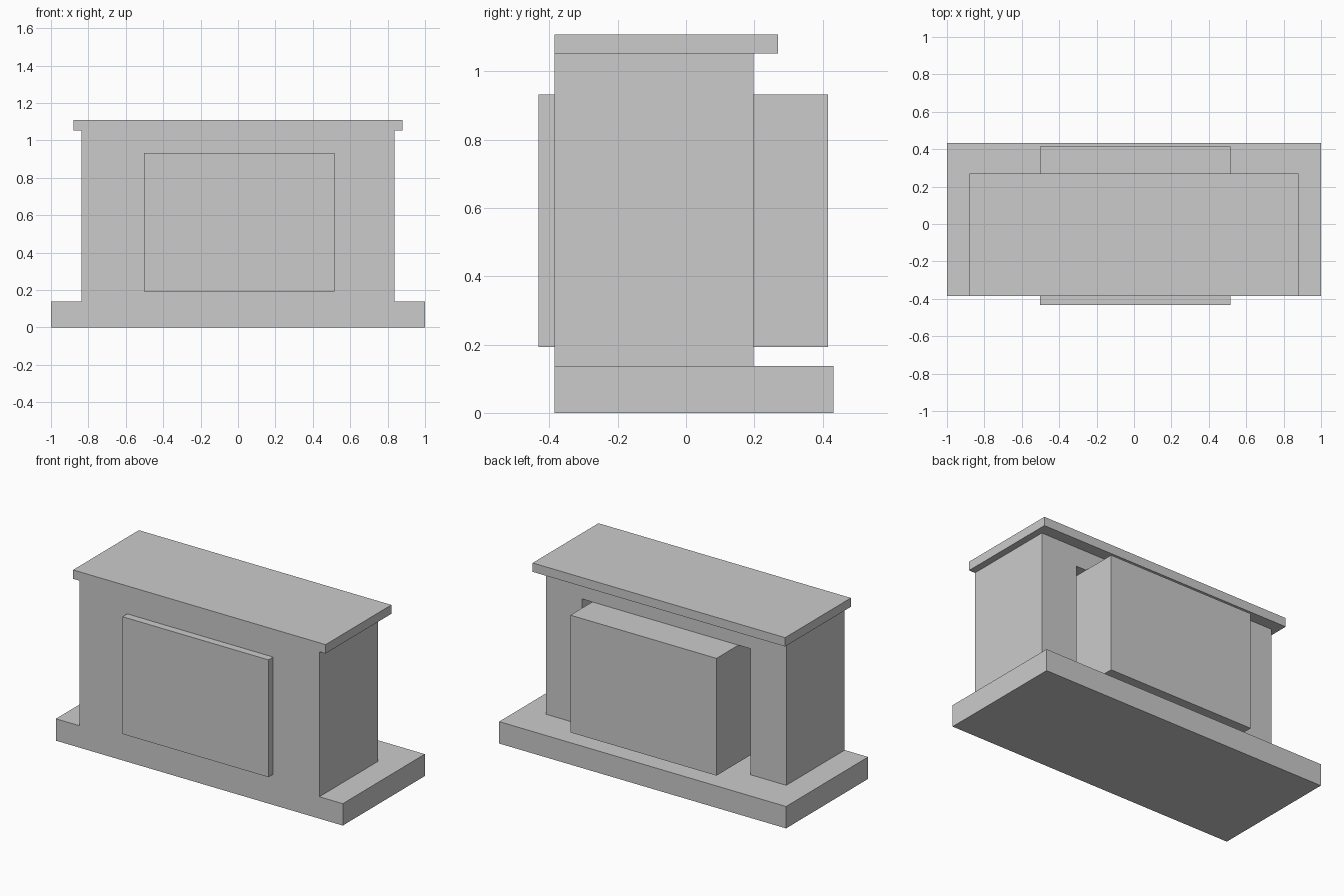
import bpy, bmesh
from mathutils import Vector

if "Cube" in bpy.data.objects:
    bpy.data.objects.remove(bpy.data.objects["Cube"])


def box(name, lo, hi, helper=False):
    """Axis-aligned box between two corners."""
    lo, hi = Vector(lo), Vector(hi)
    bm = bmesh.new()
    bmesh.ops.create_cube(bm, size=1)
    bmesh.ops.scale(bm, vec=hi - lo, verts=bm.verts)
    bmesh.ops.translate(bm, vec=(lo + hi) / 2, verts=bm.verts)
    mesh = bpy.data.meshes.new(name)
    bm.to_mesh(mesh)
    bm.free()
    obj = bpy.data.objects.new(name, mesh)
    bpy.context.collection.objects.link(obj)
    if helper:
        obj.hide_render = True
        obj.hide_viewport = True
    return obj


FRONT = -0.385

# Body with a recess open to the rear
body = box("surround_body", (-0.837, FRONT, 0.138), (0.837, 0.197, 1.052))
recess = box("recess_cutter", (-0.586, -0.33, 0.10), (0.586, 0.30, 0.932), helper=True)
cut = body.modifiers.new("recess", 'BOOLEAN')
cut.operation = 'DIFFERENCE'
cut.solver = 'EXACT'
cut.object = recess

# Hearth slab and mantel shelf, flush with the body at the front
box("hearth_slab", (-1.0, FRONT, 0.0), (1.0, 0.432, 0.138))
box("mantel_shelf", (-0.88, FRONT, 1.052), (0.88, 0.27, 1.108))

# Firebox insert passing through the body
box("firebox_insert", (-0.503, -0.432, 0.193), (0.515, 0.415, 0.932))
